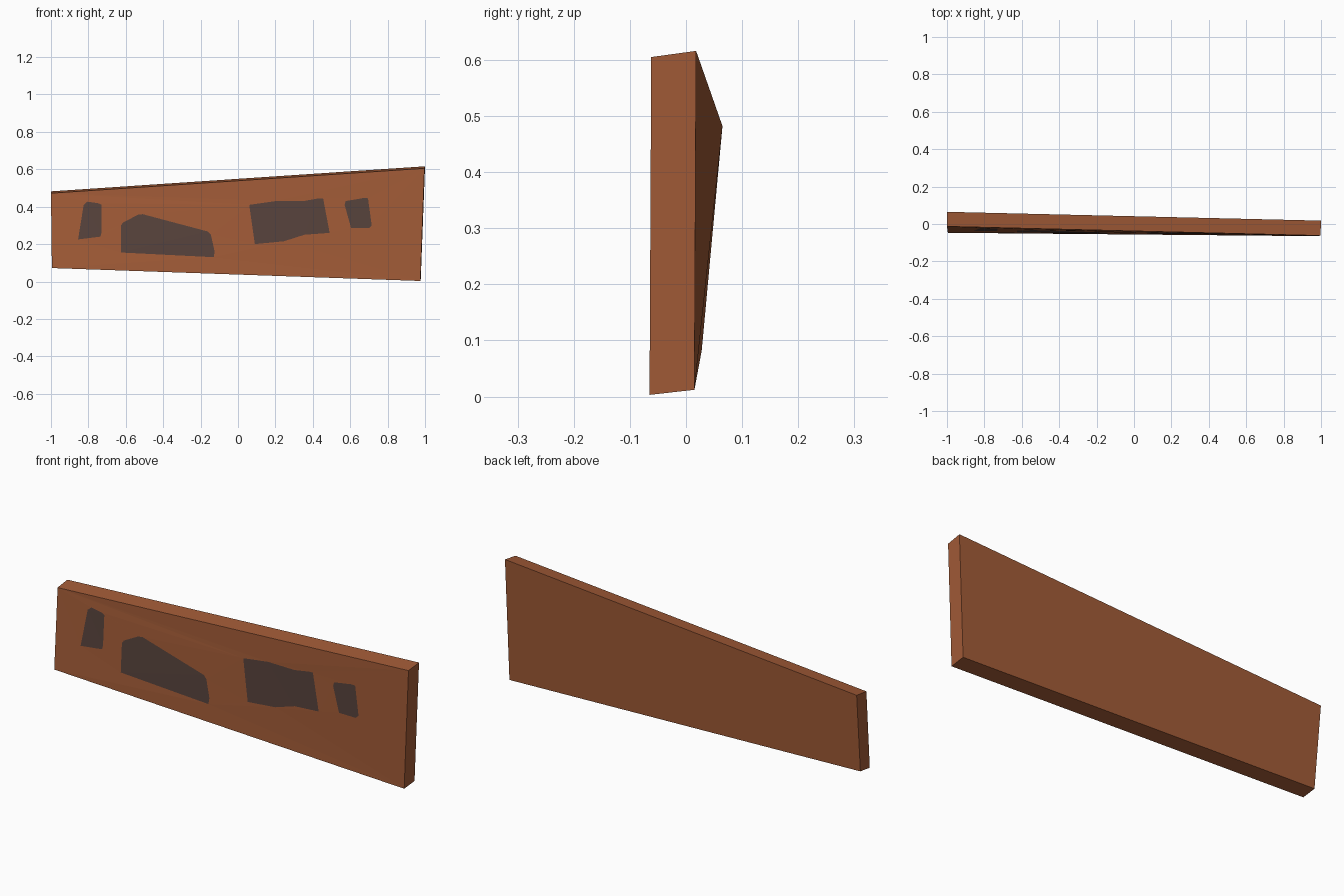
import bpy
from mathutils import Vector
from mathutils.geometry import delaunay_2d_cdt, intersect_point_tri_2d

if "Cube" in bpy.data.objects:
    bpy.data.objects.remove(bpy.data.objects["Cube"])


def material(name, rgb):
    m = bpy.data.materials.new(name)
    m.diffuse_color = (*rgb, 1)
    m.use_nodes = True
    m.node_tree.nodes["Principled BSDF"].inputs["Base Color"].default_value = m.diffuse_color
    return m


# Corners in order: bottom left, bottom right, top right, top left
front = [(-0.995, -0.047, 0.072), (0.975, -0.065, 0.003),
         (0.997, -0.062, 0.605), (-1.0, -0.013, 0.472)]
back = [(-0.995, 0.028, 0.082), (0.977, 0.015, 0.012),
        (1.0, 0.018, 0.616), (-1.0, 0.065, 0.482)]

# Dark patches on the front face (x, z)
patches = [
    [(-.855, .225), (-.735, .24), (-.73, .26), (-.73, .41), (-.745, .418),
     (-.805, .427), (-.825, .41)],
    [(-.625, .155), (-.13, .13), (-.125, .16), (-.145, .25), (-.16, .267),
     (-.51, .36), (-.535, .357), (-.615, .315), (-.625, .30)],
    [(.09, .20), (.245, .215), (.355, .25), (.49, .26), (.455, .445),
     (.435, .445), (.35, .43), (.20, .43), (.06, .41)],
    [(.605, .285), (.70, .285), (.715, .30), (.695, .445), (.675, .447),
     (.575, .43), (.57, .41)],
]


def front_y(x, z):
    # Blend the four front corners across the slightly twisted face
    bl, br, tr, tl = front
    u = (x + 1) / 2
    low, high = bl[2] + u * (br[2] - bl[2]), tl[2] + u * (tr[2] - tl[2])
    v = (z - low) / (high - low)
    return (1 - v) * (bl[1] + u * (br[1] - bl[1])) + v * (tl[1] + u * (tr[1] - tl[1]))


# Front face, split along the patch outlines
outlines = [[(x, z) for x, y, z in front]] + patches
points = [Vector(p) for o in outlines for p in o]
loops, start = [], 0
for o in outlines:
    loops.append(list(range(start, start + len(o))))
    start += len(o)
co, _, tris, _, _, owners = delaunay_2d_cdt(points, [], loops, 1, 1e-6)
verts = [(p.x, front_y(p.x, p.y), p.y) for p in co]
for i, c in enumerate(front):
    verts[min(range(len(co)), key=lambda k: (co[k] - points[i]).length)] = c
faces = [tuple(t) for t in tris]
colours = [1 if any(n > 0 for n in own) else 0 for own in owners]

# Back face and the four edges
corner = [verts.index(c) for c in front]
b = len(verts)
verts += back
faces.append((b + 3, b + 2, b + 1, b))
for i in range(4):
    j = (i + 1) % 4
    faces.append((corner[j], corner[i], b + i, b + j))
colours += [0] * 5

mesh = bpy.data.meshes.new("plank")
mesh.from_pydata(verts, [], faces)
mesh.materials.append(material("brown wood", (0.36, 0.105, 0.038)))
mesh.materials.append(material("dark patch", (0.095, 0.055, 0.045)))
for f, c in zip(mesh.polygons, colours):
    f.material_index = c
mesh.update()
bpy.context.collection.objects.link(bpy.data.objects.new("plank", mesh))
